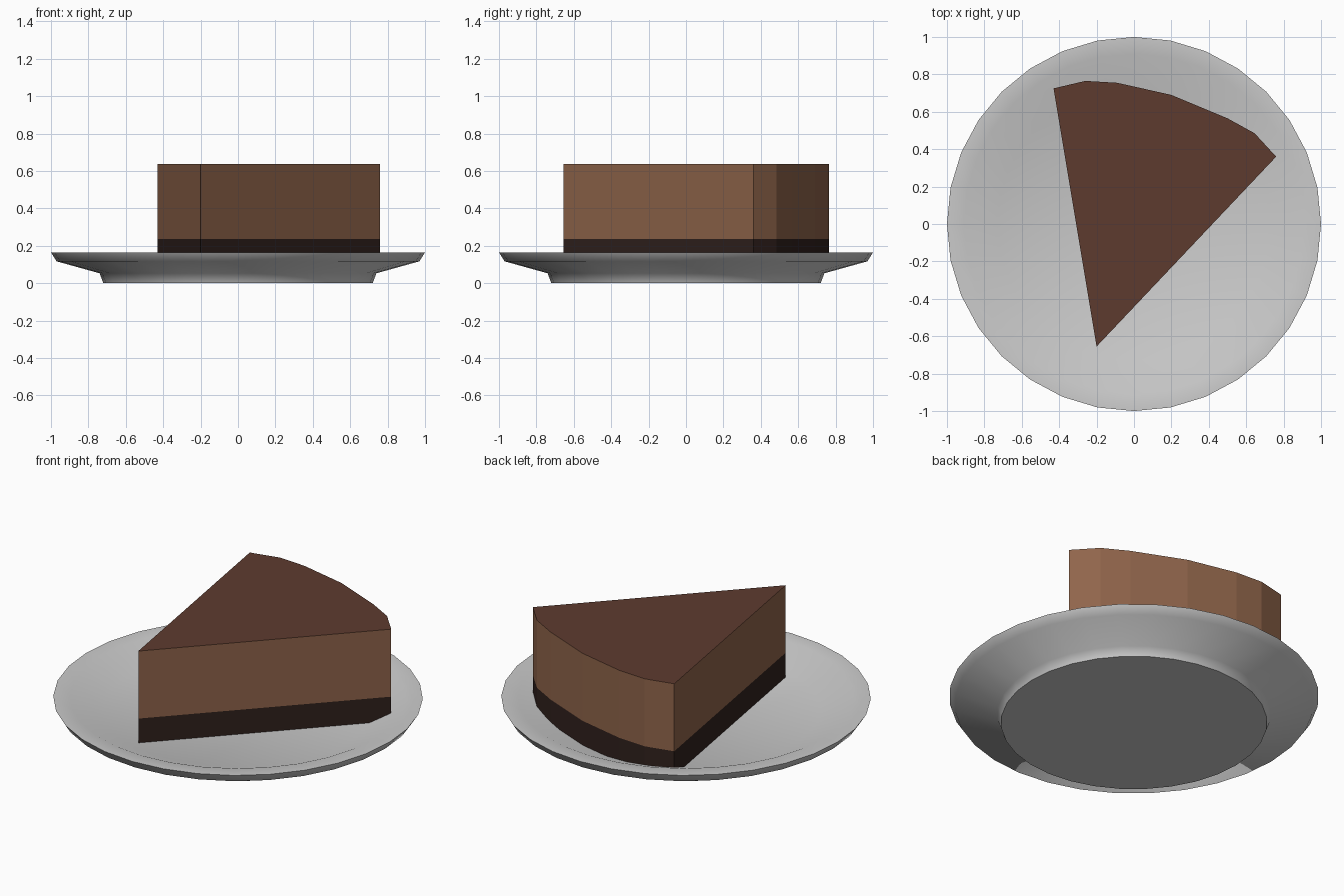
import bpy, bmesh, math

if "Cube" in bpy.data.objects:
    bpy.data.objects.remove(bpy.data.objects["Cube"])


def material(name, rgb):
    m = bpy.data.materials.new(name)
    m.diffuse_color = (*rgb, 1)
    m.use_nodes = True
    m.node_tree.nodes["Principled BSDF"].inputs["Base Color"].default_value = m.diffuse_color
    return m


def finish(name, bm, mats=()):
    bmesh.ops.recalc_face_normals(bm, faces=bm.faces)
    mesh = bpy.data.meshes.new(name)
    bm.to_mesh(mesh)
    bm.free()
    for m in mats:
        mesh.materials.append(m)
    ob = bpy.data.objects.new(name, mesh)
    bpy.context.collection.objects.link(ob)
    return ob


def lathe(name, profile, sides):
    """Closed solid turned around z; both profile ends are capped."""
    bm = bmesh.new()
    rings = [[bm.verts.new((r * math.cos(2 * math.pi * i / sides),
                            r * math.sin(2 * math.pi * i / sides), z))
              for i in range(sides)] for r, z in profile]
    for a, b in zip(rings, rings[1:]):
        for i in range(sides):
            j = (i + 1) % sides
            bm.faces.new((a[i], a[j], b[j], b[i]))
    bm.faces.new(rings[0][::-1])
    bm.faces.new(rings[-1])
    return finish(name, bm)


def prism(name, outline, z0, z1, mats):
    """Extruded outline; the top face takes the last material."""
    bm = bmesh.new()
    low = [bm.verts.new((x, y, z0)) for x, y in outline]
    high = [bm.verts.new((x, y, z1)) for x, y in outline]
    n = len(outline)
    for i in range(n):
        j = (i + 1) % n
        bm.faces.new((low[i], low[j], high[j], high[i]))
    bm.faces.new(low[::-1])
    bm.faces.new(high).material_index = len(mats) - 1
    return finish(name, bm, mats)


# Plate: foot, flared underside, rim, and the shallow dish inside
plate = lathe("plate", [(0.72, 0), (0.74, 0.053), (0.97, 0.117), (1.0, 0.165),
                        (0.91, 0.165), (0.73, 0.09)], 32)
bpy.context.view_layer.objects.active = plate
plate.select_set(True)
bpy.ops.object.shade_smooth_by_angle(angle=math.radians(60))

# Cake slice: dark crust, brown filling, glazed top
wedge = [(-0.20, -0.655), (0.76, 0.36), (0.645, 0.485), (0.50, 0.565),
         (0.20, 0.69), (-0.09, 0.755), (-0.26, 0.765), (-0.43, 0.725)]
crust = material("crust", (0.03, 0.015, 0.012))
filling = material("filling", (0.28, 0.13, 0.07))
glaze = material("glaze", (0.11, 0.043, 0.028))
prism("cake_crust", wedge, 0.09, 0.235, [crust])
prism("cake_filling", wedge, 0.235, 0.638, [filling, glaze])
